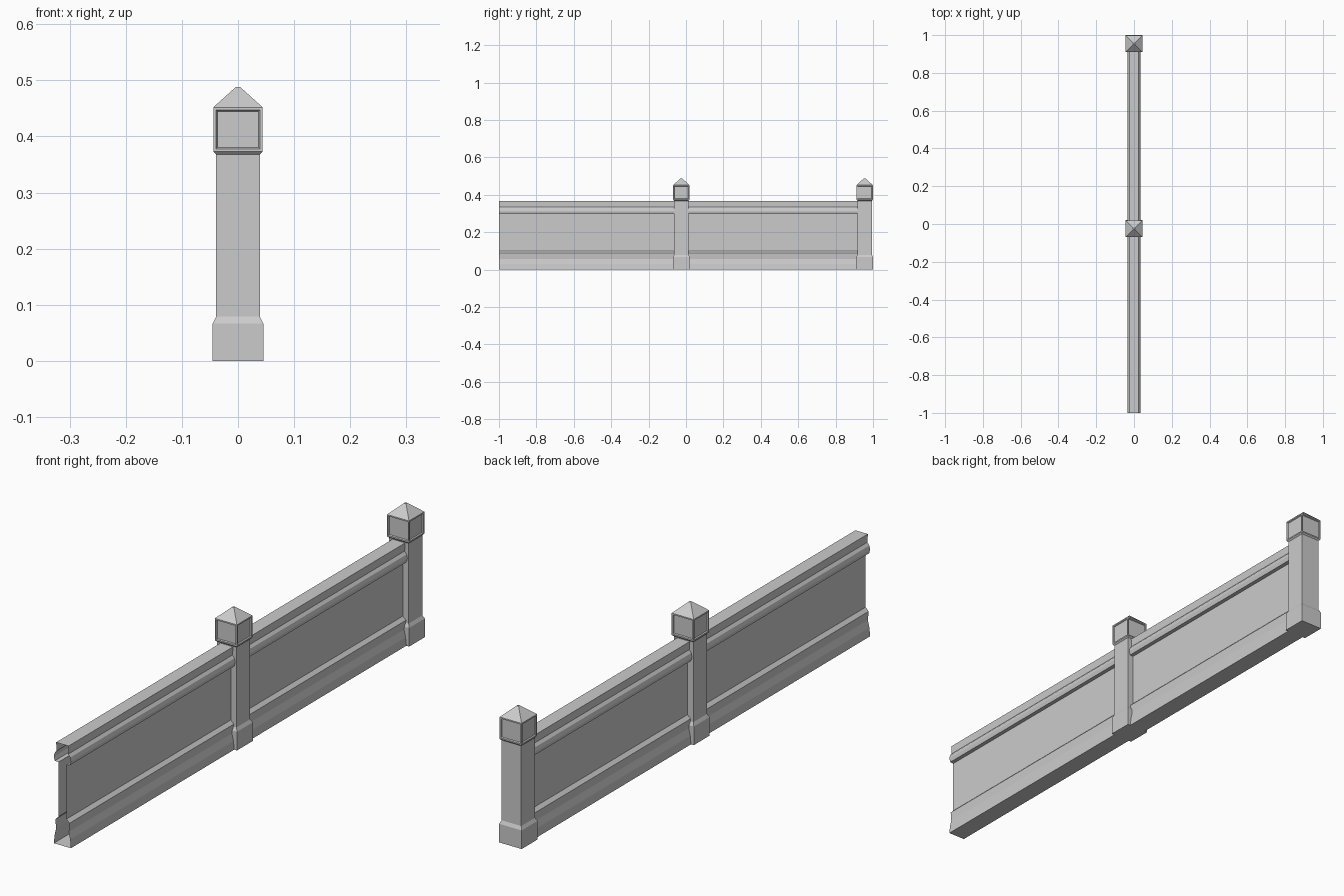
import bpy
import bmesh

cube = bpy.data.objects.get("Cube")
if cube:
    bpy.data.objects.remove(cube, do_unlink=True)

# Single stone colour
stone = bpy.data.materials.new("grey_stone")
stone.use_nodes = True
stone.diffuse_color = (0.6, 0.6, 0.6, 1)
stone.node_tree.nodes["Principled BSDF"].inputs["Base Color"].default_value = (0.6, 0.6, 0.6, 1)


def finish(bm, name, y=0.0, closed=True):
    if closed:
        bmesh.ops.recalc_face_normals(bm, faces=bm.faces)
    mesh = bpy.data.meshes.new(name)
    bm.to_mesh(mesh)
    bm.free()
    mesh.materials.append(stone)
    obj = bpy.data.objects.new(name, mesh)
    obj.location.y = y
    bpy.context.collection.objects.link(obj)
    return obj


def square_stack(levels):
    """Closed solid of square sections given as (half width, height)."""
    bm = bmesh.new()
    rings = [[bm.verts.new((sx * h, sy * h, z))
              for sx, sy in ((-1, -1), (1, -1), (1, 1), (-1, 1))]
             for h, z in levels]
    for low, high in zip(rings, rings[1:]):
        for i in range(4):
            j = (i + 1) % 4
            bm.faces.new((low[i], low[j], high[j], high[i]))
    bm.faces.new(rings[0][::-1])
    bm.faces.new(rings[-1])
    bm.normal_update()
    return bm


def add_post(name, y):
    # Shaft with a wider plinth
    shaft = [(0.045, 0), (0.045, 0.067), (0.039, 0.079), (0.039, 0.37)]
    finish(square_stack(shaft), name + "_shaft", y)

    # Head with pyramid roof and a recessed panel on each side
    bm = square_stack([(0.039, 0.368), (0.044, 0.373), (0.044, 0.452), (0.004, 0.488)])
    sides = [f for f in bm.faces
             if abs(f.normal.z) < 0.01 and f.calc_area() > 0.005]
    bmesh.ops.inset_individual(bm, faces=sides, thickness=0.007)
    bmesh.ops.inset_individual(bm, faces=sides, thickness=0.003, depth=-0.004)
    finish(bm, name + "_head", y)


def add_wall(name, y0, y1):
    # Half section from the foot up: base moulding, panel, top rail
    half = [(0.034, 0), (0.031, 0.03), (0.025, 0.056), (0.028, 0.088),
            (0.016, 0.1), (0.016, 0.297), (0.03, 0.298), (0.034, 0.312),
            (0.031, 0.326), (0.023, 0.336), (0.025, 0.366)]
    section = half + [(-x, z) for x, z in reversed(half)]
    bm = bmesh.new()
    front = [bm.verts.new((x, y0, z)) for x, z in section]
    back = [bm.verts.new((x, y1, z)) for x, z in section]
    # Hollow shell, open at the ends
    for i in range(len(section)):
        j = (i + 1) % len(section)
        bm.faces.new((front[j], front[i], back[i], back[j]))
    bm.normal_update()
    if max(bm.faces, key=lambda f: f.calc_center_median().z).normal.z < 0:
        bmesh.ops.reverse_faces(bm, faces=bm.faces)
    finish(bm, name, closed=False)


add_post("middle_post", -0.025)
add_post("end_post", 0.955)
add_wall("front_wall", -1.0, -0.025)
add_wall("back_wall", -0.025, 0.955)
